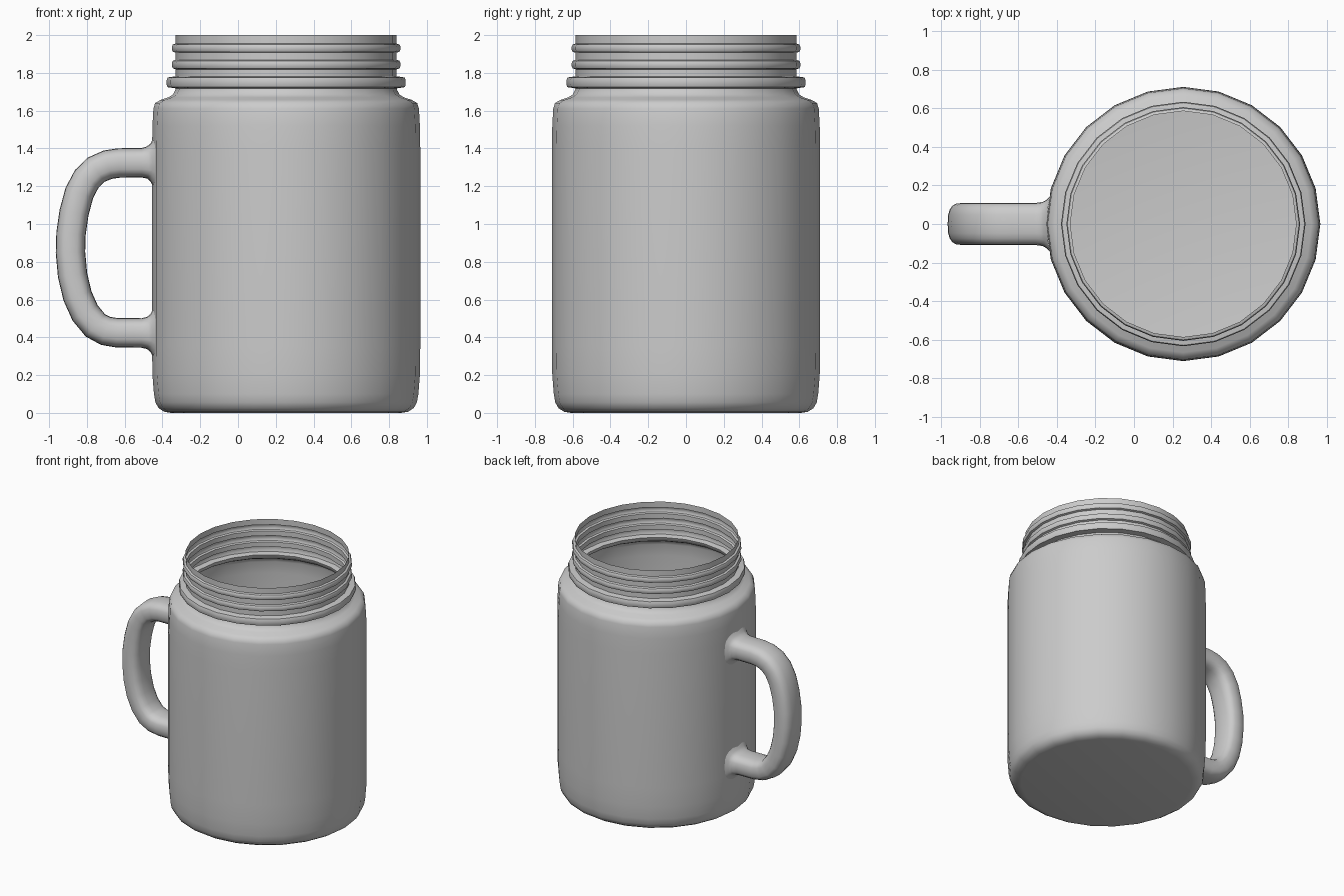
import bpy
import bmesh
from math import cos, sin, pi, sqrt, copysign
from mathutils import Vector

cube = bpy.data.objects.get("Cube")
if cube:
    bpy.data.objects.remove(cube)

AXIS_X = 0.255   # jar axis
SIDES = 24
RADIUS = 0.71

grey = bpy.data.materials.new("plain grey")
grey.use_nodes = True
COLOUR = (0.6, 0.6, 0.6, 1)
grey.diffuse_color = COLOUR
grey.node_tree.nodes["Principled BSDF"].inputs["Base Color"].default_value = COLOUR


def skin(name, rings, cap_start=False):
    """Bridge a list of equal closed rings into one smooth shaded object."""
    bm = bmesh.new()
    loops = [[bm.verts.new(p) for p in ring] for ring in rings]
    n = len(loops[0])
    for a, b in zip(loops, loops[1:]):
        for i in range(n):
            j = (i + 1) % n
            bm.faces.new((a[i], a[j], b[j], b[i]))
    if cap_start:
        bm.faces.new(loops[0][::-1])
    bmesh.ops.recalc_face_normals(bm, faces=bm.faces)
    mesh = bpy.data.meshes.new(name)
    bm.to_mesh(mesh)
    bm.free()
    mesh.materials.append(grey)
    obj = bpy.data.objects.new(name, mesh)
    bpy.context.collection.objects.link(obj)
    bpy.ops.object.select_all(action='DESELECT')
    obj.select_set(True)
    bpy.context.view_layer.objects.active = obj
    bpy.ops.object.shade_smooth_by_angle(angle=pi / 4)
    return obj


# Jar: thin open shell with rounded base, shoulder and threaded neck
def ridge(z, half_height, base, peak):
    """Rounded thread bulge, listed from below to above."""
    return [(base, z - half_height), (peak - 0.005, z - half_height * 0.8),
            (peak, z - half_height * 0.35), (peak, z + half_height * 0.35),
            (peak - 0.005, z + half_height * 0.8), (base, z + half_height)]


profile = [(0.61, 0), (0.645, 0.006), (0.675, 0.025), (0.692, 0.055),
           (0.7, 0.1), (0.708, 0.2), (RADIUS, 0.35), (RADIUS, 1.4),
           (0.708, 1.52), (0.703, 1.61), (0.694, 1.64), (0.665, 1.657),
           (0.625, 1.67), (0.6, 1.685), (0.587, 1.71)]
profile += ridge(1.75, 0.032, 0.585, 0.633)
profile += ridge(1.844, 0.025, 0.585, 0.605)
profile += ridge(1.931, 0.024, 0.585, 0.605)
profile += [(0.585, 2.0)]

skin("jar_body",
     [[(AXIS_X + r * cos(2 * pi * i / SIDES), r * sin(2 * pi * i / SIDES), z)
       for i in range(SIDES)] for r, z in profile], cap_start=True)

# Handle: rounded section swept along a bent path, flared where it joins
# Path entries are x, z, half thickness, half width
path = [(-0.45, 1.325, 0.125, 0.145), (-0.464, 1.325, 0.1, 0.126),
        (-0.482, 1.325, 0.085, 0.114), (-0.51, 1.324, 0.078, 0.109)]
path += [(x, z, 0.078, 0.109) for x, z in (
    (-0.63, 1.323), (-0.69, 1.314), (-0.75, 1.288), (-0.8, 1.24),
    (-0.84, 1.165), (-0.868, 1.06), (-0.884, 0.95), (-0.887, 0.85),
    (-0.876, 0.73), (-0.85, 0.62), (-0.81, 0.53), (-0.755, 0.463),
    (-0.7, 0.434), (-0.64, 0.424))]
path += [(x, 0.423, t, w) for x, _, t, w in path[3::-1]]


def rounded(v, power=0.7):
    return copysign(abs(v) ** power, v)


SECTION = 20
rings = []
for k, (x, z, thick, wide) in enumerate(path):
    before, after = path[max(k - 1, 0)], path[min(k + 1, len(path) - 1)]
    tangent = Vector((after[0] - before[0], 0, after[1] - before[1])).normalized()
    normal = Vector((-tangent.z, 0, tangent.x))
    ring = []
    for i in range(SECTION):
        a = 2 * pi * i / SECTION
        p = Vector((x, 0, z)) + normal * thick * rounded(cos(a))
        p.y = wide * rounded(sin(a))
        # follow the curve of the jar wall near both joints
        if x > -0.5:
            p.x += RADIUS - sqrt(RADIUS ** 2 - p.y ** 2)
        ring.append(p)
    rings.append(ring)
skin("handle", rings)
